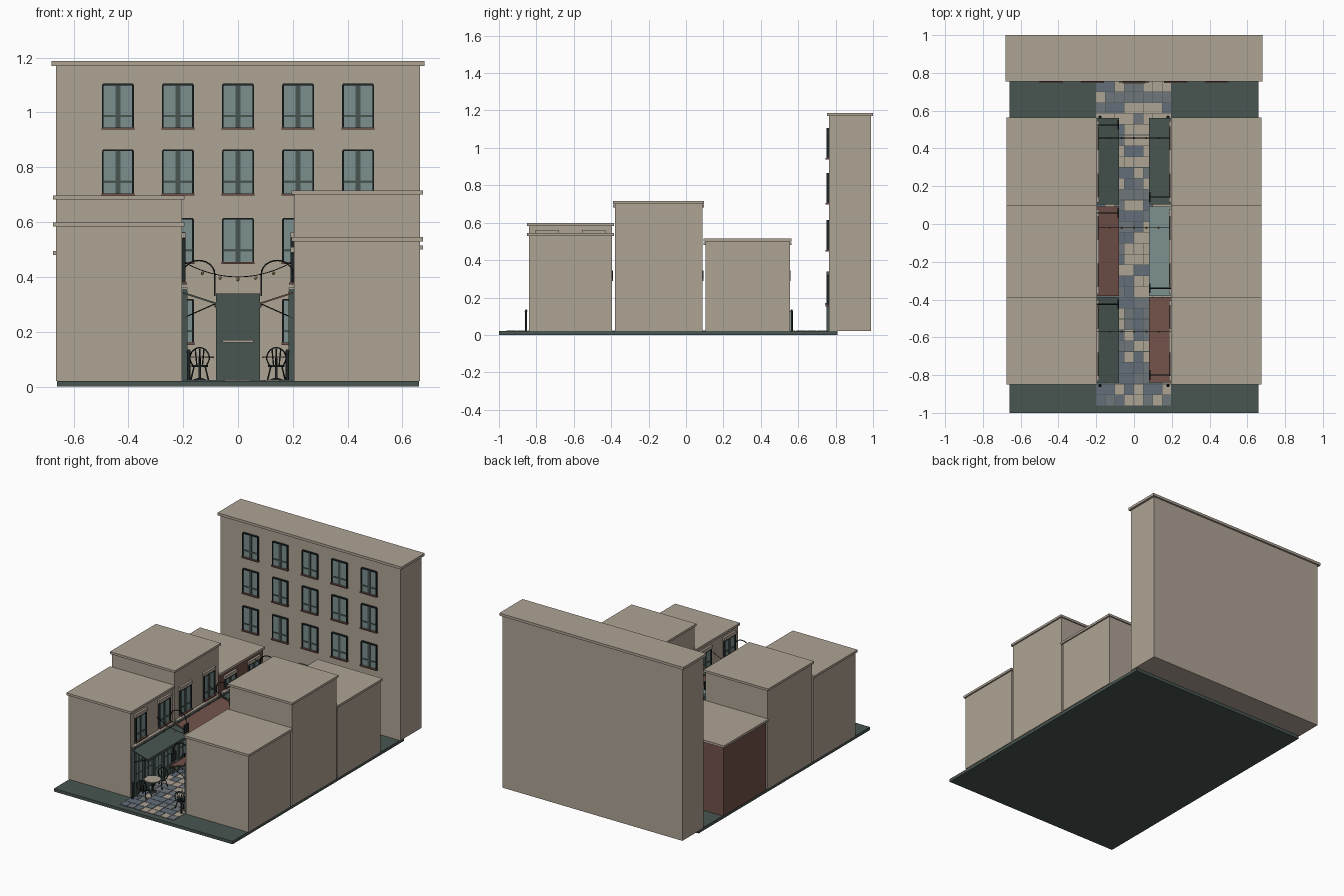
import bpy, bmesh, math, random
from mathutils import Matrix, Vector

cube = bpy.data.objects.get("Cube")
if cube:
    bpy.data.objects.remove(cube)
random.seed(4)


def material(name, r, g, b):
    m = bpy.data.materials.new(name)
    m.diffuse_color = (r, g, b, 1)
    m.use_nodes = True
    m.node_tree.nodes["Principled BSDF"].inputs["Base Color"].default_value = (r, g, b, 1)
    return m


STONE = material("beige stone", .43, .37, .30)
GREEN = material("dark green", .065, .092, .083)
GLASS = material("pale teal", .2, .28, .275)
BRICK = material("brick red", .17, .085, .068)
SLATE = material("blue slate", .125, .155, .195)
GREY = material("grey slate", .16, .18, .2)
IRON = material("black iron", .014, .02, .02)
AMBER = material("amber glow", .55, .38, .16)

meshes, tubes = {}, {}


def part(name, mat):
    """Shared mesh for all repeats of a part."""
    return meshes.setdefault(name, (bmesh.new(), mat))[0]


def box(name, mat, p, q):
    lo = Vector(map(min, p, q))
    hi = Vector(map(max, p, q))
    size = Matrix.Diagonal((*(hi - lo), 1))
    bmesh.ops.create_cube(part(name, mat), size=1, matrix=Matrix.Translation((lo + hi) / 2) @ size)


def disc(name, mat, x, y, z, radius, height, top=None):
    bmesh.ops.create_cone(part(name, mat), cap_ends=True, segments=16, radius1=radius,
                          radius2=radius if top is None else top, depth=height,
                          matrix=Matrix.Translation((x, y, z + height / 2)))


def prism(name, mat, profile, y0, y1):
    bm = part(name, mat)
    face = bm.faces.new([bm.verts.new((x, y0, z)) for x, z in profile])
    new = bmesh.ops.extrude_face_region(bm, geom=[face])["geom"]
    moved = [v for v in new if isinstance(v, bmesh.types.BMVert)]
    bmesh.ops.translate(bm, verts=moved, vec=(0, y1 - y0, 0))


def tube(name, radius, points):
    if name not in tubes:
        c = tubes[name] = bpy.data.curves.new(name, "CURVE")
        c.dimensions = "3D"
        c.bevel_depth, c.bevel_resolution, c.use_fill_caps = radius, 1, True
        c.materials.append(IRON)
        bpy.context.collection.objects.link(bpy.data.objects.new(name, c))
    s = tubes[name].splines.new("POLY")
    s.points.add(len(points) - 1)
    for pt, co in zip(s.points, points):
        pt.co = (*co, 1)


def window(place, name, a, z0, z1, half=.055):
    """Framed window; place maps (along, outward, up) to the model."""
    def b(suffix, mat, a0, a1, d, u0, u1):
        box(name + suffix, mat, place(a + a0, 0, u0), place(a + a1, d, u1))
    b("_glass", GLASS, -half, half, .006, z0, z1)
    for e in (-half, half):
        b("_frames", IRON, e - .003, e + .003, .013, z0, z1)
    b("_frames", IRON, -half, half, .013, z1 - .003, z1 + .003)
    b("_mullions", GREEN, -.009, .009, .01, z0, z1)
    rail = z0 + (z1 - z0) * .27
    b("_mullions", GREEN, -half, half, .01, rail - .004, rail + .004)
    b("_sills", BRICK, -half - .006, half + .006, .018, z0 - .008, z0)


# Ground slab and paved lane
box("ground_slab", GREEN, (-.66, -1, 0), (.66, .81, .02))
rows, depth = 30, .0573
for r in range(rows):
    y, x = -.96 + r * depth, -.2
    while x < .195:
        w = min(random.choice((.05, .05, .1)), .2 - x)
        name, mat = random.choice((("beige_pavers", STONE), ("blue_pavers", SLATE), ("grey_pavers", GREY)))
        box(name, mat, (x, y, .018), (x + w - .003, y + depth - .003, .024))
        x += w

# Tall building closing the lane
box("end_building", STONE, (-.665, .765, .02), (.665, .988, 1.17))
box("end_cornice", STONE, (-.68, .755, 1.17), (.68, 1, 1.187))


def end_wall(a, d, u):
    return (a, .765 - d, u)


for col in range(-2, 3):
    for z in (.16, .455, .705, .945):
        if col or z > .2:
            window(end_wall, "end_window", col * .219, z, z + .157)
box("end_door", GREEN, (-.08, .75, .02), (.08, .766, .34))
box("door_push_bar", STONE, (-.057, .744, .16), (.057, .752, .17))


def chair(x, y, way):
    """Bistro chair with hooped back; way is the side its back is on."""
    disc("chair_seats", IRON, x, y, .072, .03, .006)
    for dx in (-1, 1):
        for dy in (-1, 1):
            tube("chair_frames", .0028, [(x + dx * .02, y + dy * .02, .074),
                                         (x + dx * .032, y + dy * .03, .024)])
    back = y + way * .028
    hoop = [(x + .036 * math.cos(t), back, .1 + .042 * math.sin(t))
            for t in (math.pi * k / 10 for k in range(11))]
    tube("chair_frames", .0028, [(x + .024, back, .074)] + hoop + [(x - .024, back, .074)])
    for k in (-1, 0, 1):
        tube("chair_frames", .0018, [(x + k * .01, back, .074), (x + k * .016, back, .137)])


# Six shops: side, front edge, back edge, height, wall, awning
SHOPS = ((-1, -.84, -.395, .583, STONE, GREEN), (-1, -.38, .088, .682, STONE, BRICK),
         (-1, .103, .555, .48, BRICK, GREEN), (1, -.84, -.395, .53, STONE, BRICK),
         (1, -.38, .088, .7, STONE, GLASS), (1, .103, .555, .5, STONE, GREEN))
for side, y0, y1, h, wall, cloth in SHOPS:
    mid = (y0 + y1) / 2

    def lane(a, d, u):
        return (side * (.205 - d), a, u)

    kind = "brick_shop" if wall == BRICK else "stone_shops"
    box(kind, wall, (side * .205, y0, .02), (side * .665, y1, h))
    box("shop_cornices", STONE, (side * .195, y0 - .009, h), (side * .675, y1 + .009, h + .015))

    # Upper windows with lintels
    top = min(.54, h - .045)
    for off in (-.125, .125):
        window(lane, "shop_window", mid + off, .38, top)
        box("shop_lintels", STONE, lane(mid + off - .063, 0, top + .004), lane(mid + off + .063, .014, top + .024))

    # Shopfront: panel, panes, pilasters, sign band and door
    box("shopfront_panels", GREEN, lane(y0 + .01, 0, .02), lane(y1 - .01, .008, .35))
    box("sign_bands", GREEN, lane(y0 + .01, 0, .315), lane(y1 - .01, .018, .355))
    box("sign_trims", STONE, lane(y0 + .01, 0, .355), lane(y1 - .01, .02, .362))
    for k in range(5):
        a = y0 + .02 + k * (y1 - y0 - .04) / 4
        box("pilasters", GREEN, lane(a - .01, 0, .02), lane(a + .01, .02, .35))
    bay = (y1 - y0 - .04) / 4
    for k in range(4):
        a = y0 + .02 + k * bay
        low = .06 if k == 2 else .1
        box("shop_panes", GLASS, lane(a + .016, 0, low), lane(a + bay - .016, .011, .3))
        for u in (low + .06, .24):
            box("pane_bars", GREEN, lane(a + .016, 0, u), lane(a + bay - .016, .014, u + .005))
        box("pane_bars", GREEN, lane(a + bay / 2 - .003, 0, low), lane(a + bay / 2 + .003, .014, .3))

    # Sloping awning with valance and braces
    shade = [(.2, .345), (.08, .306), (.08, .288), (.085, .288), (.085, .301), (.2, .339)]
    label = {GREEN: "green_awnings", BRICK: "red_awnings", GLASS: "teal_awning"}[cloth]
    prism(label, cloth, [(side * x, z) for x, z in shade], y0, y1 + .005)
    for a in (y0 + .012, y1 - .012):
        tube("awning_braces", .0025, [(side * .2, a, .25), (side * .083, a, .302)])

    # Curved bracket carrying a hanging sign
    ya = y1 - .03 if side < 0 else y0 + .04
    arc = [(side * (.143 + .058 * math.cos(t)), ya, .41 + .05 * math.sin(t))
           for t in (math.pi * k / 12 for k in range(13))]
    tube("sign_brackets", .003, [(side * .2, ya, .38)] + arc + [(side * .085, ya, .38)])
    box("hanging_signs", IRON, (side * .082, ya - .026, .33), (side * .088, ya + .026, .385))

    # Cafe table with two chairs
    x, y = side * .14, mid - .085
    disc("table_tops", STONE, x, y, .104, .052, .006)
    disc("table_stems", IRON, x, y, .03, .005, .075)
    disc("table_feet", IRON, x, y, .023, .03, .008, .008)
    chair(x, y - .085, -1)
    chair(x, y + .085, 1)

# Slim posts at both ends of the lane
for x in (-.18, .18):
    for y in (-.855, .565):
        disc("lane_posts", IRON, x, y, .02, .006, .11)
        disc("lane_posts", IRON, x, y, .125, .009, .01, .004)

# Strings of bulbs across the lane
for y in (-.57, -.02, .455):
    tube("light_strings", .0018, [(x / 50, y, .4 + .055 * (x / 10) ** 2) for x in range(-10, 11)])
    for x in (-.13, -.065, 0, .065, .13):
        z = .39 + .055 * (x / .2) ** 2
        bmesh.ops.create_icosphere(part("bulbs", AMBER), subdivisions=1, radius=.007,
                                   matrix=Matrix.Translation((x, y, z)))

# Turn the collected parts into objects
for name, (bm, mat) in meshes.items():
    bmesh.ops.recalc_face_normals(bm, faces=bm.faces[:])
    mesh = bpy.data.meshes.new(name)
    bm.to_mesh(mesh)
    bm.free()
    mesh.materials.append(mat)
    bpy.context.collection.objects.link(bpy.data.objects.new(name, mesh))
